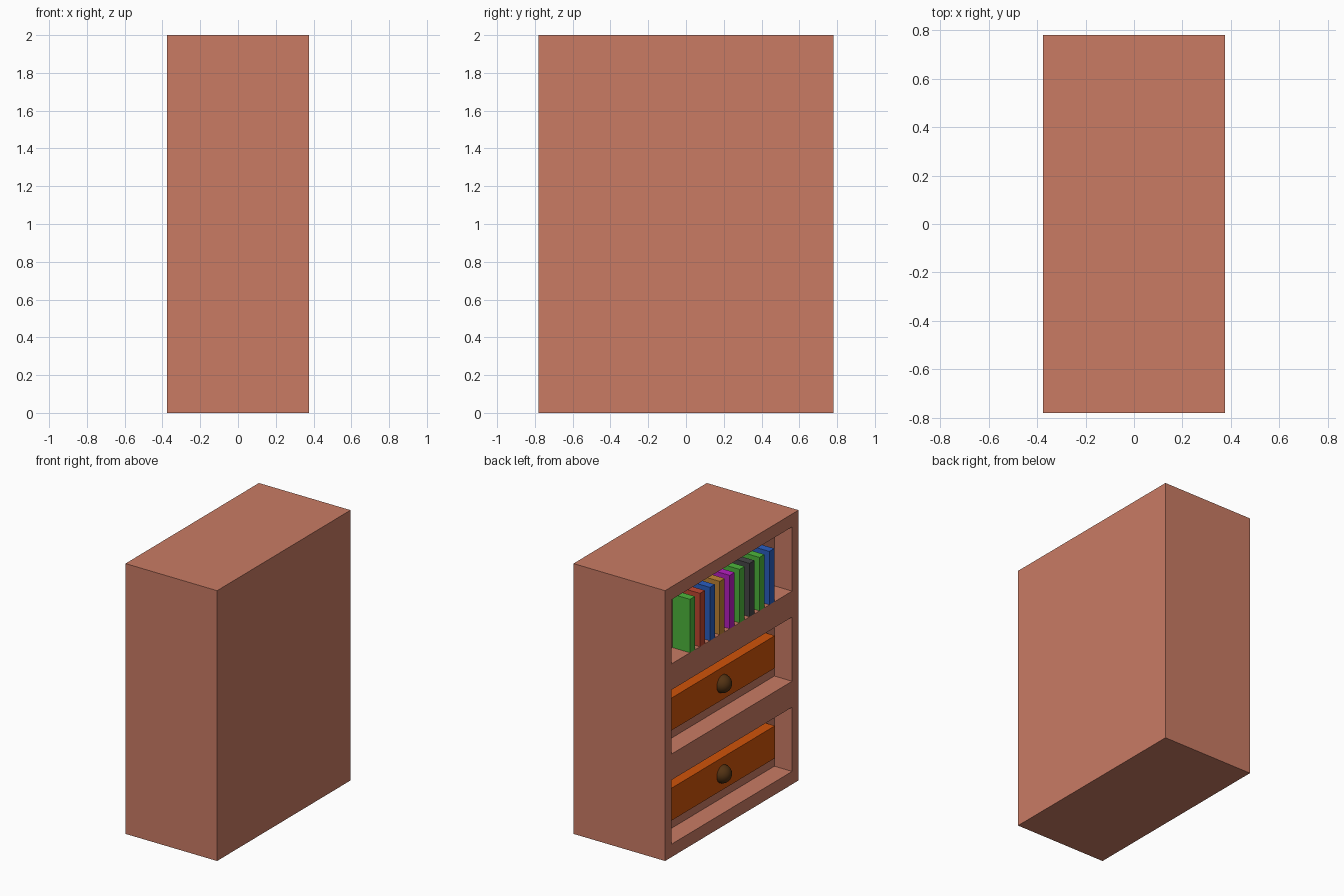
import bpy

if "Cube" in bpy.data.objects:
    bpy.data.objects.remove(bpy.data.objects["Cube"])

W, D, H = 0.75, 1.56, 2.0          # x, y, z size of the case
BAYS = (0.333, 1.0, 1.667)         # bay centre heights
OPEN_Y, OPEN_Z, DEPTH = 1.41, 0.475, 0.145
FACE = -W / 2                      # open side faces -x
BACK = FACE + DEPTH


def material(name, r, g, b):
    lin = [(c / 255) ** 2.2 for c in (r, g, b)]
    m = bpy.data.materials.new(name)
    m.diffuse_color = (*lin, 1)
    m.use_nodes = True
    m.node_tree.nodes["Principled BSDF"].inputs["Base Color"].default_value = m.diffuse_color
    return m


def box(name, lo, hi, mat=None):
    bpy.ops.mesh.primitive_cube_add(
        size=1, location=[(a + b) / 2 for a, b in zip(lo, hi)])
    ob = bpy.context.object
    ob.name = name
    ob.scale = [b - a for a, b in zip(lo, hi)]
    bpy.ops.object.transform_apply(location=False, rotation=False, scale=True)
    if mat:
        ob.data.materials.append(mat)
    return ob


wood = material("case_wood", 200, 122, 100)
drawer_wood = material("drawer_wood", 207, 84, 18)
knob_brown = material("knob_brown", 84, 54, 26)
book_mats = {
    "green": material("book_green", 78, 180, 62),
    "red": material("book_red", 190, 72, 52),
    "blue": material("book_blue", 46, 94, 190),
    "gold": material("book_gold", 190, 130, 55),
    "purple": material("book_purple", 180, 36, 190),
    "dark": material("book_dark", 72, 72, 72),
}

# Case with three recessed bays
case = box("case", (-W / 2, -D / 2, 0), (W / 2, D / 2, H), wood)
for z in BAYS:
    cutter = box("bay_cutter", (FACE - 0.1, -OPEN_Y / 2, z - OPEN_Z / 2),
                 (BACK, OPEN_Y / 2, z + OPEN_Z / 2))
    cutter.hide_render = True
    mod = case.modifiers.new("bay", 'BOOLEAN')
    mod.operation, mod.solver, mod.object = 'DIFFERENCE', 'EXACT', cutter
    bpy.context.view_layer.objects.active = case
    bpy.ops.object.modifier_apply(modifier=mod.name)
    bpy.data.objects.remove(cutter)

# Drawers with round knobs in the two lower bays
FRONT = BACK - 0.075
for label, z in zip(("lower", "middle"), BAYS):
    box(label + "_drawer", (FRONT, -0.604, z - 0.12), (BACK + 0.01, 0.604, z + 0.12),
        drawer_wood)
    bpy.ops.mesh.primitive_uv_sphere_add(segments=32, ring_count=16, radius=0.065,
                                         location=(FRONT, 0.01, z))
    knob = bpy.context.object
    knob.name = label + "_knob"
    knob.data.materials.append(knob_brown)
    bpy.ops.object.shade_smooth()

# Row of books on the top shelf
shelf = BAYS[2] - OPEN_Z / 2
colours = ("green", "red", "blue", "gold", "purple", "green", "dark", "green", "blue")
for i, colour in enumerate(colours):
    y = 0.46 - i * 0.116
    box(f"book_{i + 1}", (FACE, y - 0.029, shelf), (BACK, y + 0.029, shelf + 0.395),
        book_mats[colour])
